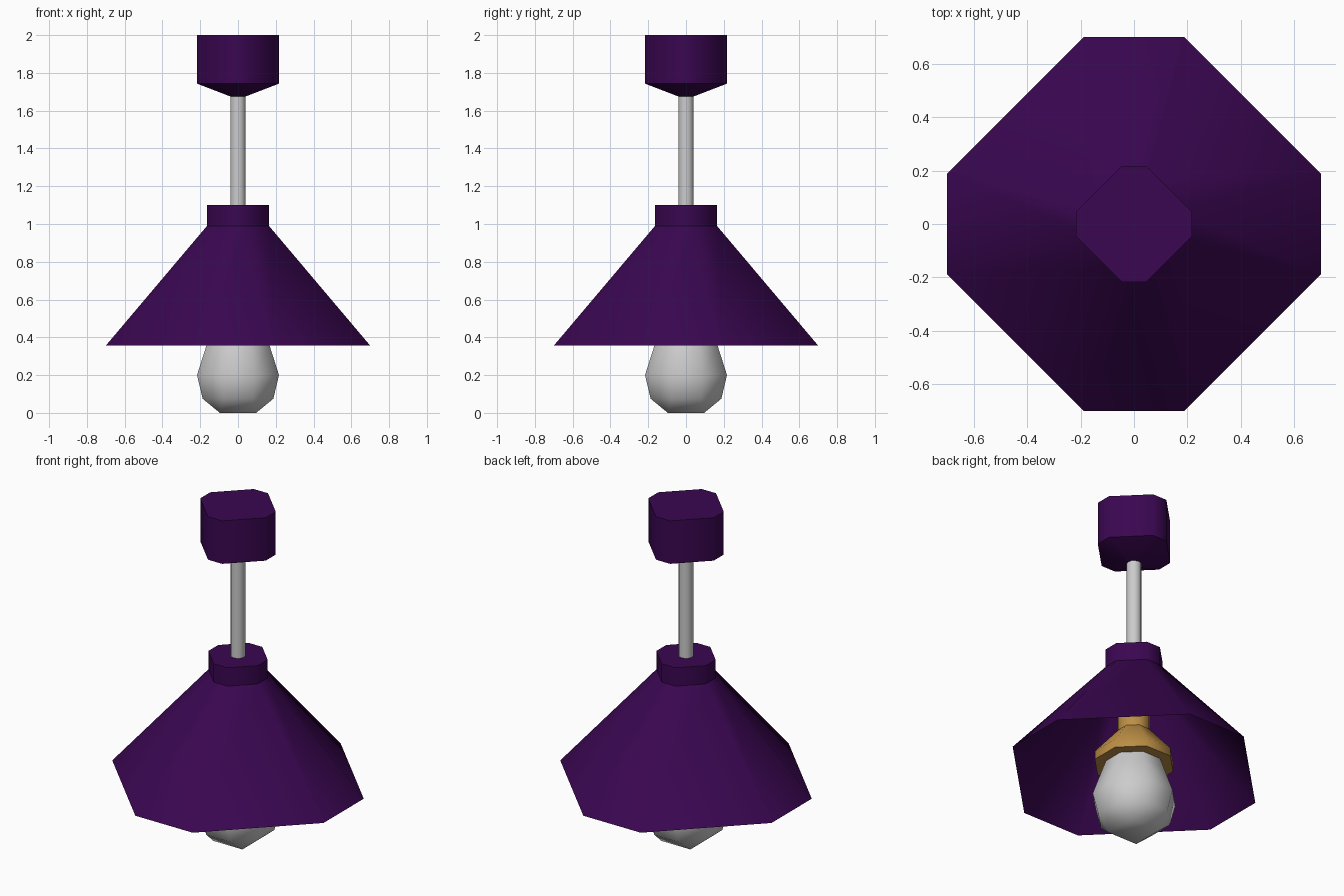
import bpy, bmesh, math

if "Cube" in bpy.data.objects:
    bpy.data.objects.remove(bpy.data.objects["Cube"])


def material(name, rgb):
    m = bpy.data.materials.new(name)
    m.diffuse_color = (*rgb, 1)
    m.use_nodes = True
    m.node_tree.nodes["Principled BSDF"].inputs["Base Color"].default_value = m.diffuse_color
    return m


PURPLE = material("purple_enamel", (0.042, 0.002, 0.082))
BRASS = material("brass", (0.50, 0.27, 0.06))


def octagon(bm, half, cut, z):
    """Octagon ring: flat sides at +-half, each flat spanning +-cut."""
    pts = [(half, -cut), (half, cut), (cut, half), (-cut, half),
           (-half, cut), (-half, -cut), (-cut, -half), (cut, -half)]
    return [bm.verts.new((x, y, z)) for x, y in pts]


def finish(name, bm, mat, angle=50):
    mesh = bpy.data.meshes.new(name)
    bm.to_mesh(mesh)
    bm.free()
    ob = bpy.data.objects.new(name, mesh)
    bpy.context.collection.objects.link(ob)
    if mat:
        mesh.materials.append(mat)
    bpy.ops.object.select_all(action='DESELECT')
    bpy.context.view_layer.objects.active = ob
    ob.select_set(True)
    bpy.ops.object.shade_smooth_by_angle(angle=math.radians(angle))
    return ob


def loft(name, rings, mat, cap_bottom=True, cap_top=True):
    """Skin octagon rings given bottom to top as (half, cut, z)."""
    bm = bmesh.new()
    loops = [octagon(bm, *r) for r in rings]
    for a, b in zip(loops, loops[1:]):
        for i in range(8):
            j = (i + 1) % 8
            bm.faces.new((a[i], a[j], b[j], b[i]))
    if cap_bottom:
        bm.faces.new(loops[0][::-1])
    if cap_top:
        bm.faces.new(loops[-1])
    return finish(name, bm, mat)


# Ceiling canopy, square with clipped corners and a tapered underside
loft("ceiling_canopy", [(0.04, 0.012, 1.675), (0.217, 0.047, 1.743), (0.217, 0.047, 2.0)], PURPLE)

# Collar and open shade
loft("shade_collar", [(0.164, 0.046, 0.99), (0.164, 0.046, 1.10)], PURPLE, cap_bottom=False)
loft("shade", [(0.70, 0.19, 0.356), (0.164, 0.046, 0.99)], PURPLE, False, False)

# Hanging rod
bm = bmesh.new()
bmesh.ops.create_cone(bm, cap_ends=True, segments=12, radius1=0.041, radius2=0.041, depth=0.60)
bmesh.ops.translate(bm, verts=bm.verts, vec=(0, 0, 1.39))
finish("hanging_rod", bm, None)

# Lamp socket: neck and a flared rim around the bulb
t = math.tan(math.pi / 8)
loft("socket_neck", [(r, r * t, z) for r, z in ((0.084, 0.62), (0.084, 1.09))], BRASS, False)
loft("socket_rim", [(r, r * t, z) for r, z in
                    ((0.15, 0.415), (0.206, 0.415), (0.206, 0.465), (0.084, 0.62))], BRASS, True, False)

# Faceted bulb: hull of octagon rings over a square tip
bm = bmesh.new()
for r, z in ((0.187, 0.075), (0.217, 0.20), (0.166, 0.36), (0.143, 0.43)):
    octagon(bm, r, r * t, z)
for x in (-0.096, 0.096):
    for y in (-0.096, 0.096):
        bm.verts.new((x, y, 0))
bmesh.ops.convex_hull(bm, input=bm.verts)
bmesh.ops.recalc_face_normals(bm, faces=bm.faces)
finish("bulb", bm, None)
